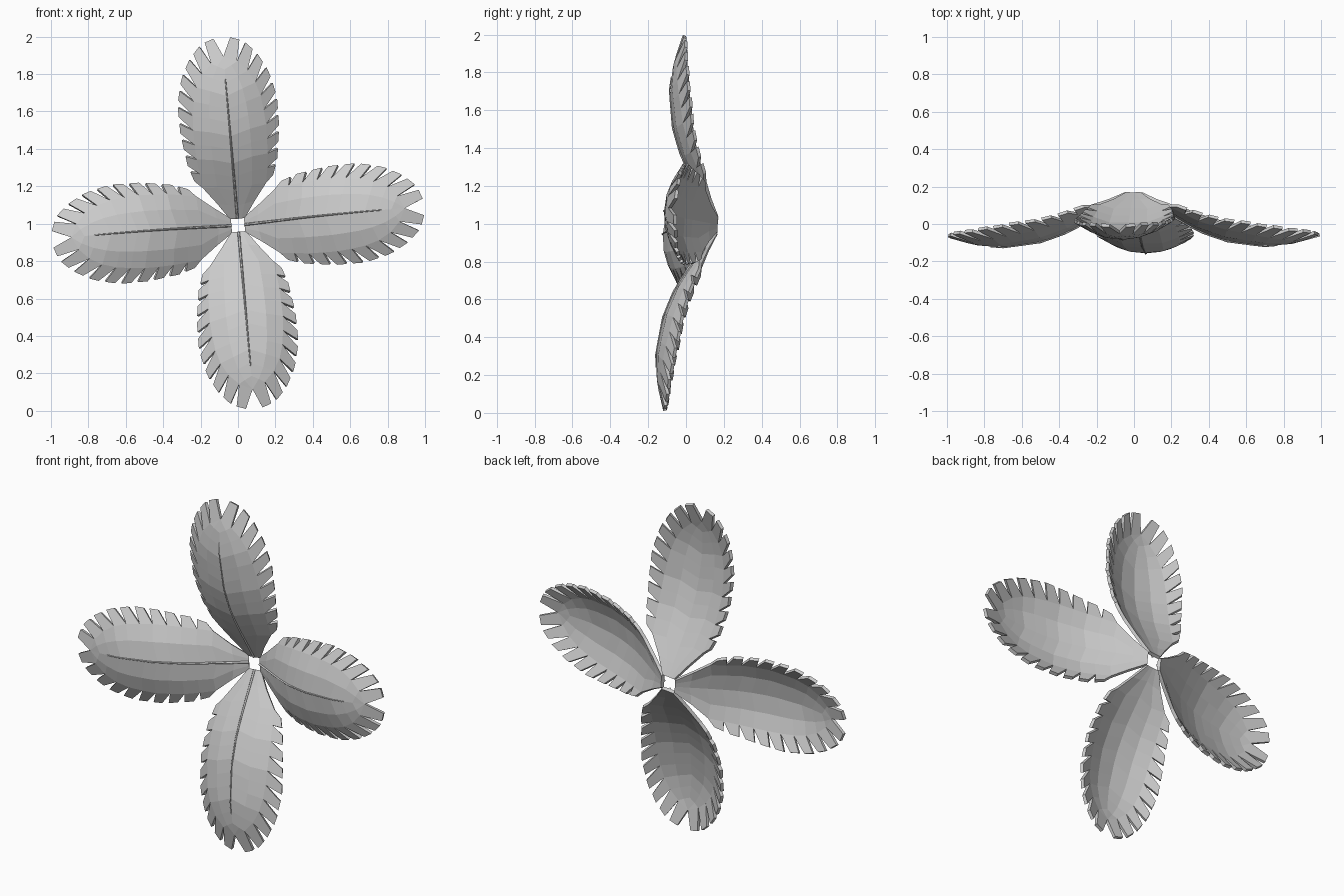
import bpy, bmesh, math
from mathutils import Matrix, Vector

if "Cube" in bpy.data.objects:
    bpy.data.objects.remove(bpy.data.objects["Cube"], do_unlink=True)

TEETH = 10
THICKNESS = 0.018
# profiles: (distance along leaf, half width) and (distance, depth)
NOTCHES = [(0.21, 0.17), (0.35, 0.19), (0.5, 0.197), (0.65, 0.185), (0.77, 0.15), (0.85, 0.09), (0.895, 0)]
TIPS = [(0.23, 0.205), (0.33, 0.24), (0.5, 0.265), (0.66, 0.267), (0.8, 0.235), (0.9, 0.18), (0.97, 0.115), (1.0, 0.03)]
SPINE = [(0.03, 0.155), (0.12, 0.10), (0.22, 0.035), (0.35, -0.04), (0.5, -0.094),
         (0.7, -0.122), (0.85, -0.11), (1.0, -0.07)]


def material(name, value):
    mat = bpy.data.materials.new(name)
    mat.use_nodes = True
    colour = (value, value, value, 1)
    mat.diffuse_color = colour
    mat.node_tree.nodes["Principled BSDF"].inputs["Base Color"].default_value = colour
    return mat


def along(path, t):
    """Point at fraction t of a polyline's length."""
    pts = [Vector(p) for p in path]
    goal = t * sum((b - a).length for a, b in zip(pts, pts[1:]))
    for a, b in zip(pts, pts[1:]):
        step = (b - a).length
        if goal <= step:
            return a.lerp(b, goal / step)
        goal -= step
    return pts[-1]


def spine_depth(r):
    for (r0, d0), (r1, d1) in zip(SPINE, SPINE[1:]):
        if r <= r1:
            return d0 + (d1 - d0) * (r - r0) / (r1 - r0)
    return SPINE[-1][1]


def surface(r, w):
    """Arched leaf surface, edges curling backward."""
    return Vector((r, spine_depth(r) + 1.35 * w * w, w))


def leaf_mesh():
    bm = bmesh.new()

    def face(points):
        verts = []
        for r, w in points:
            co = surface(r, w)
            if not any((v.co - co).length < 1e-5 for v in verts):
                verts.append(bm.verts.new(co))
        if len(verts) > 2:
            bm.faces.new(verts)

    for side in (1, -1):
        # rows run from the midrib out to each notch
        rows = [[(0.035, 0), (0.035, 0.02), (0.035, 0.04)],
                [(0.10, 0), (0.11, 0.045), (0.12, 0.10)]]
        for k in range(TEETH + 1):
            t = k / TEETH
            r, w = along(NOTCHES, t)
            mid = 0.18 + 0.715 * t
            rows.append([(mid, 0), ((mid + r) / 2 + 0.01 * (1 - t), w * 0.55), (r, w)])
        quads = []
        for a, b in zip(rows, rows[1:]):
            for i in range(2):
                quads.append([a[i], b[i], b[i + 1], a[i + 1]])
        # blunt teeth separated by V notches
        for k in range(TEETH):
            root_a, root_b = rows[k + 2][2], rows[k + 3][2]
            tip_a = along(TIPS, (k + 0.24) / TEETH)
            tip_b = along(TIPS, (k + 0.82) / TEETH)
            quads.append([root_a, root_b, tuple(tip_b), tuple(tip_a)])
        for quad in quads:
            pts = [(r, w * side) for r, w in quad]
            face(pts if side > 0 else pts[::-1])
    bmesh.ops.remove_doubles(bm, verts=bm.verts, dist=1e-4)
    bmesh.ops.recalc_face_normals(bm, faces=bm.faces)
    bm.normal_update()
    # fronts face -y
    if sum(f.normal.y * f.calc_area() for f in bm.faces) > 0:
        bmesh.ops.reverse_faces(bm, faces=bm.faces)
    mesh = bpy.data.meshes.new("leaf")
    bm.to_mesh(mesh)
    bm.free()
    return mesh


def rib_curve():
    curve = bpy.data.curves.new("midrib", "CURVE")
    curve.dimensions = "3D"
    curve.bevel_depth = 0.007
    curve.bevel_resolution = 0
    curve.use_fill_caps = True
    count = 12
    spline = curve.splines.new("POLY")
    spline.points.add(count - 1)
    for i, p in enumerate(spline.points):
        t = i / (count - 1)
        p.co = (*(surface(0.035 + 0.735 * t, 0) - Vector((0, 0.002, 0))), 1)
        p.radius = 1 - 0.6 * t
    return curve


grey = material("leaf grey", 0.6)
blade, rib = leaf_mesh(), rib_curve()
for data in (blade, rib):
    data.materials.append(grey)

# four leaves around an open centre, the whole fan leaning slightly
lean = Matrix.Translation((0, 0, 1)) @ Matrix.Rotation(-0.052, 4, "X")
for i, place in enumerate(("left", "top", "right", "bottom")):
    turn = lean @ Matrix.Rotation(-math.radians(5 + 90 * i), 4, "Y")
    for part, data in (("leaf", blade), ("midrib", rib)):
        obj = bpy.data.objects.new(f"{place}_{part}", data)
        bpy.context.collection.objects.link(obj)
        obj.matrix_world = turn
        if part == "leaf":
            solid = obj.modifiers.new("thickness", "SOLIDIFY")
            solid.thickness = THICKNESS
            solid.offset = -1
